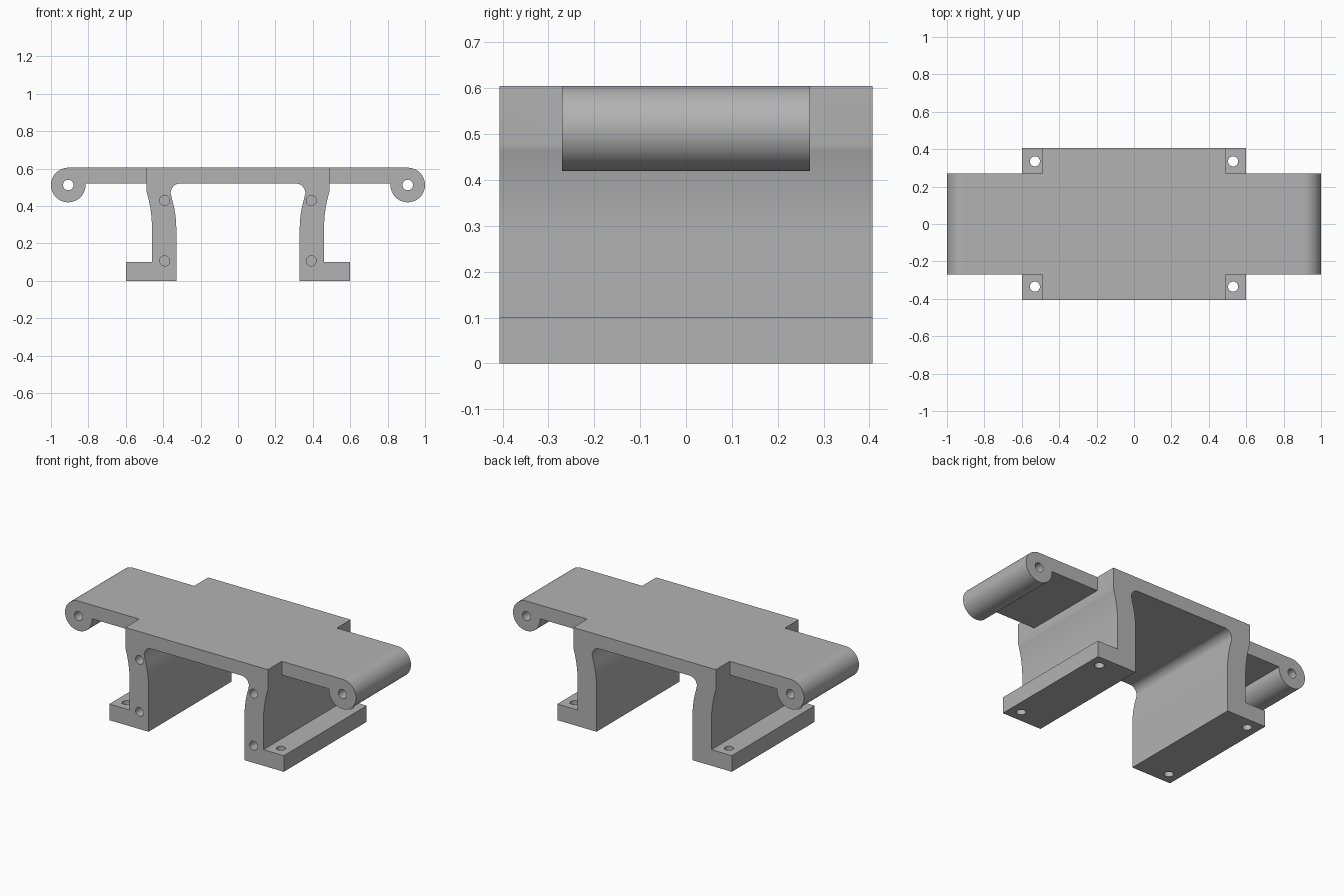
import bpy, bmesh
from math import sin, cos, pi, radians
from mathutils import Matrix

if "Cube" in bpy.data.objects:
    bpy.data.objects.remove(bpy.data.objects["Cube"], do_unlink=True)

TOP, UNDER = 0.605, 0.52        # plate top and underside
BODY_Y, ARM_Y = 0.407, 0.27     # half depths
EYE_X, EYE_R = 0.9075, 0.0925   # hinge barrel centre and radius
EYE_Z = TOP - EYE_R

grey = bpy.data.materials.new("plain grey")
grey.use_nodes = True
grey.diffuse_color = (0.45, 0.45, 0.45, 1)
grey.node_tree.nodes["Principled BSDF"].inputs["Base Color"].default_value = (0.45, 0.45, 0.45, 1)


def arc(cx, cz, r, start, end, steps):
    """Points on an arc, angles in degrees."""
    angles = [radians(start + (end - start) * i / steps) for i in range(steps + 1)]
    return [(cx + r * cos(a), cz + r * sin(a)) for a in angles]


def make_object(name, bm):
    bmesh.ops.recalc_face_normals(bm, faces=bm.faces)
    mesh = bpy.data.meshes.new(name)
    bm.to_mesh(mesh)
    bm.free()
    mesh.materials.append(grey)
    obj = bpy.data.objects.new(name, mesh)
    bpy.context.collection.objects.link(obj)
    return obj


def extrude_profile(name, points, half_y):
    """Extrude an x-z outline symmetrically along y."""
    bm = bmesh.new()
    face = bm.faces.new([bm.verts.new((x, -half_y, z)) for x, z in points])
    new = bmesh.ops.extrude_face_region(bm, geom=[face])["geom"]
    verts = [v for v in new if isinstance(v, bmesh.types.BMVert)]
    bmesh.ops.translate(bm, verts=verts, vec=(0, 2 * half_y, 0))
    return make_object(name, bm)


def drill(name, centre, radius, depth, axis):
    """Cylinder cutter along y or z."""
    bm = bmesh.new()
    turn = Matrix.Rotation(pi / 2, 4, "X") if axis == "y" else Matrix()
    bmesh.ops.create_cone(bm, cap_ends=True, segments=32, radius1=radius, radius2=radius,
                          depth=depth, matrix=Matrix.Translation(centre) @ turn)
    return make_object(name, bm)


def combine(target, tool, operation):
    mod = target.modifiers.new(operation.lower(), "BOOLEAN")
    mod.operation, mod.solver, mod.object = operation, "EXACT", tool
    bpy.context.view_layer.objects.active = target
    bpy.ops.object.modifier_apply(modifier=mod.name)
    bpy.data.objects.remove(tool, do_unlink=True)


# Bridge body: curved legs with outward feet, joined by the top plate
inner = arc(0.33 + 0.55, 0.28, 0.55, 180, 162, 10)
inner = [(x, z) for x, z in inner]
fillet = arc(0.31, 0.47, 0.05, 0, 90, 12)
half = [(0.33, 0)] + [(x, z) for x, z in inner if z < 0.44] + fillet
outer = arc(0.46 + 0.68, 0.28, 0.68, 163, 180, 12)
half_outer = [(0.49, TOP)] + outer + [(0.46, 0.1), (0.60, 0.1), (0.60, 0)]
right_side = half[::-1] + half_outer[::-1]
left_side = [(-x, z) for x, z in right_side[::-1]]
bridge = extrude_profile("bridge_bracket", right_side + left_side, BODY_Y)

# Side arms ending in round hinge barrels
arm = [(0.45, UNDER), (0.45, TOP)] + arc(EYE_X, EYE_Z, EYE_R, 90, -175, 56) + [(EYE_X - EYE_R, UNDER)]
for side in (-1, 1):
    combine(bridge, extrude_profile("arm", [(side * x, z) for x, z in arm], ARM_Y), "UNION")

# Pin holes, blind front holes and foot bolt holes
for side in (-1, 1):
    combine(bridge, drill("pin_hole", (side * EYE_X, 0, EYE_Z), 0.028, 1, "y"), "DIFFERENCE")
    for z in (0.43, 0.107):
        combine(bridge, drill("leg_hole", (side * 0.392, -BODY_Y, z), 0.027, 0.4, "y"), "DIFFERENCE")
    for y in (-0.335, 0.335):
        combine(bridge, drill("foot_hole", (side * 0.53, y, 0.05), 0.027, 0.3, "z"), "DIFFERENCE")

# Smooth curves, crisp edges
bpy.ops.object.select_all(action="DESELECT")
bridge.select_set(True)
bpy.context.view_layer.objects.active = bridge
bpy.ops.object.shade_smooth_by_angle(angle=radians(25))
weighted = bridge.modifiers.new("flat_face_normals", "WEIGHTED_NORMAL")
weighted.keep_sharp = True
